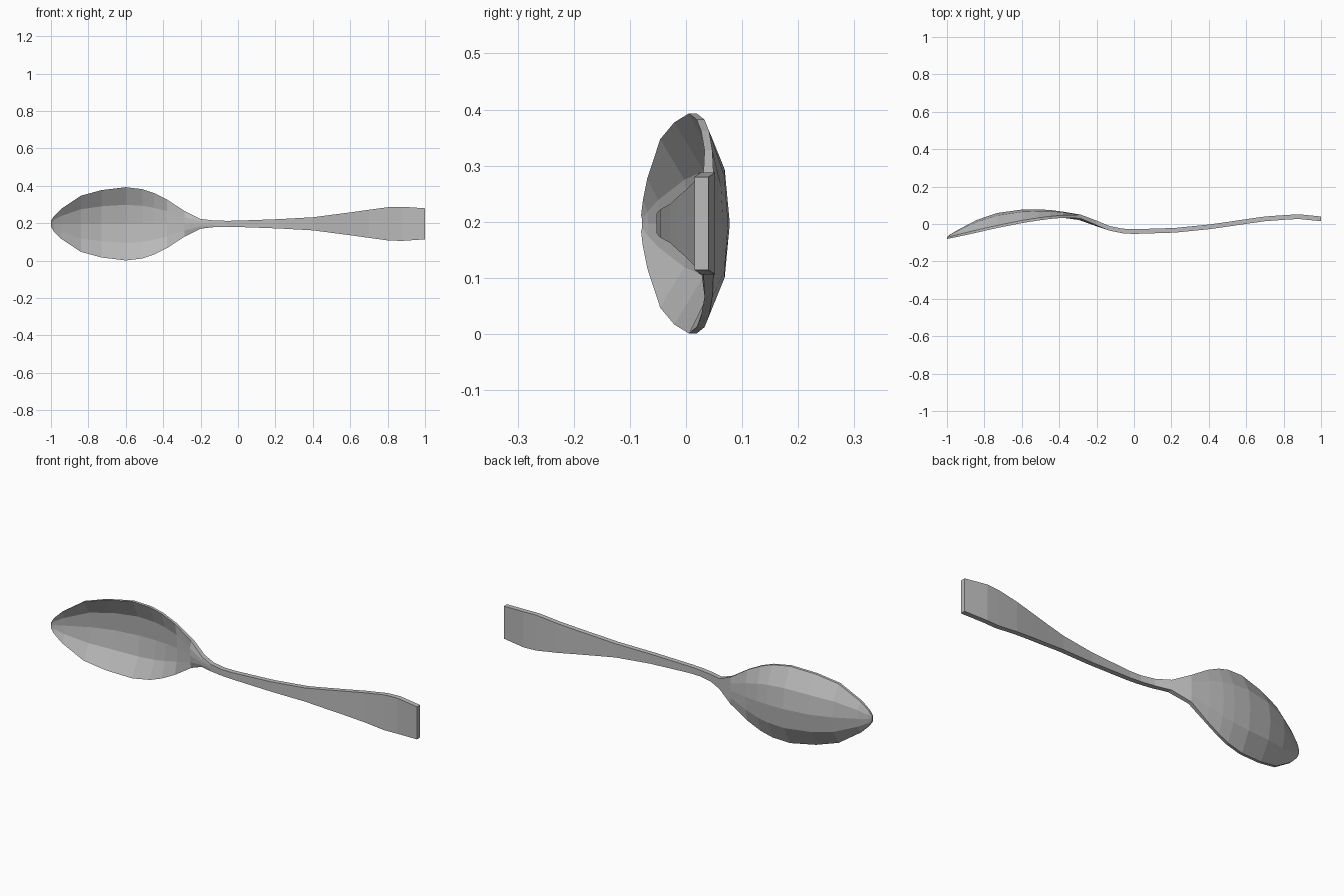
import bpy, bmesh

# Remove the default object
cube = bpy.data.objects.get("Cube")
if cube:
    bpy.data.objects.remove(cube, do_unlink=True)

# Brushed steel
steel = bpy.data.materials.new("steel_grey")
steel.use_nodes = True
COLOR = (0.5, 0.5, 0.5, 1)
steel.diffuse_color = COLOR
steel.node_tree.nodes["Principled BSDF"].inputs["Base Color"].default_value = COLOR

MID_Z = 0.197

# Bowl and neck stations: x, half width, rim y, inner centre y, thickness
bowl = [
    (-1.0, 0.015, -0.08, -0.078, 0.008),
    (-0.985, 0.04, -0.077, -0.067, 0.01),
    (-0.945, 0.08, -0.069, -0.045, 0.012),
    (-0.84, 0.15, -0.046, 0.008, 0.014),
    (-0.73, 0.18, -0.021, 0.045, 0.014),
    (-0.6, 0.196, 0.005, 0.063, 0.014),
    (-0.51, 0.185, 0.019, 0.064, 0.014),
    (-0.45, 0.165, 0.027, 0.061, 0.014),
    (-0.38, 0.13, 0.033, 0.052, 0.014),
    (-0.285, 0.068, 0.03, 0.018, 0.02),
    (-0.2, 0.026, -0.006, -0.012, 0.024),
]
# Handle stations: x, half width, front y
handle = [
    (-0.13, 0.018, -0.036), (-0.06, 0.016, -0.05), (0.0, 0.017, -0.053),
    (0.22, 0.025, -0.046), (0.4, 0.035, -0.028), (0.5, 0.048, -0.014),
    (0.6, 0.061, 0.001), (0.7, 0.075, 0.015), (0.81, 0.09, 0.023),
    (0.88, 0.091, 0.027), (1.0, 0.083, 0.015),
]
stations = bowl + [(x, w, y, y, 0.025) for x, w, y in handle]

# Each section is a five point front strip and a five point back strip
ACROSS = [(-1, 0), (-0.52, 0.8), (0, 1), (0.52, 0.8), (1, 0)]


def section(bm, x, w, rim, centre, t):
    front = [(x, rim + (centre - rim) * d, MID_Z + w * s) for s, d in ACROSS]
    # The back of the neck stays rounded where the front has a ridge
    back_centre = max(centre, rim)
    back = [(x, rim + (back_centre - rim) * d + t, MID_Z + w * s) for s, d in ACROSS]
    return [bm.verts.new(p) for p in front + back[::-1]]


# Loft the sections into one closed shell
bm = bmesh.new()
rings = [section(bm, *s) for s in stations]
for a, b in zip(rings, rings[1:]):
    for i in range(len(a)):
        j = (i + 1) % len(a)
        bm.faces.new((a[i], a[j], b[j], b[i]))
for ring in (rings[0], rings[-1]):
    bm.faces.new(ring)
bmesh.ops.recalc_face_normals(bm, faces=bm.faces)

mesh = bpy.data.meshes.new("spoon")
bm.to_mesh(mesh)
bm.free()
mesh.materials.append(steel)
spoon = bpy.data.objects.new("spoon", mesh)
bpy.context.collection.objects.link(spoon)
